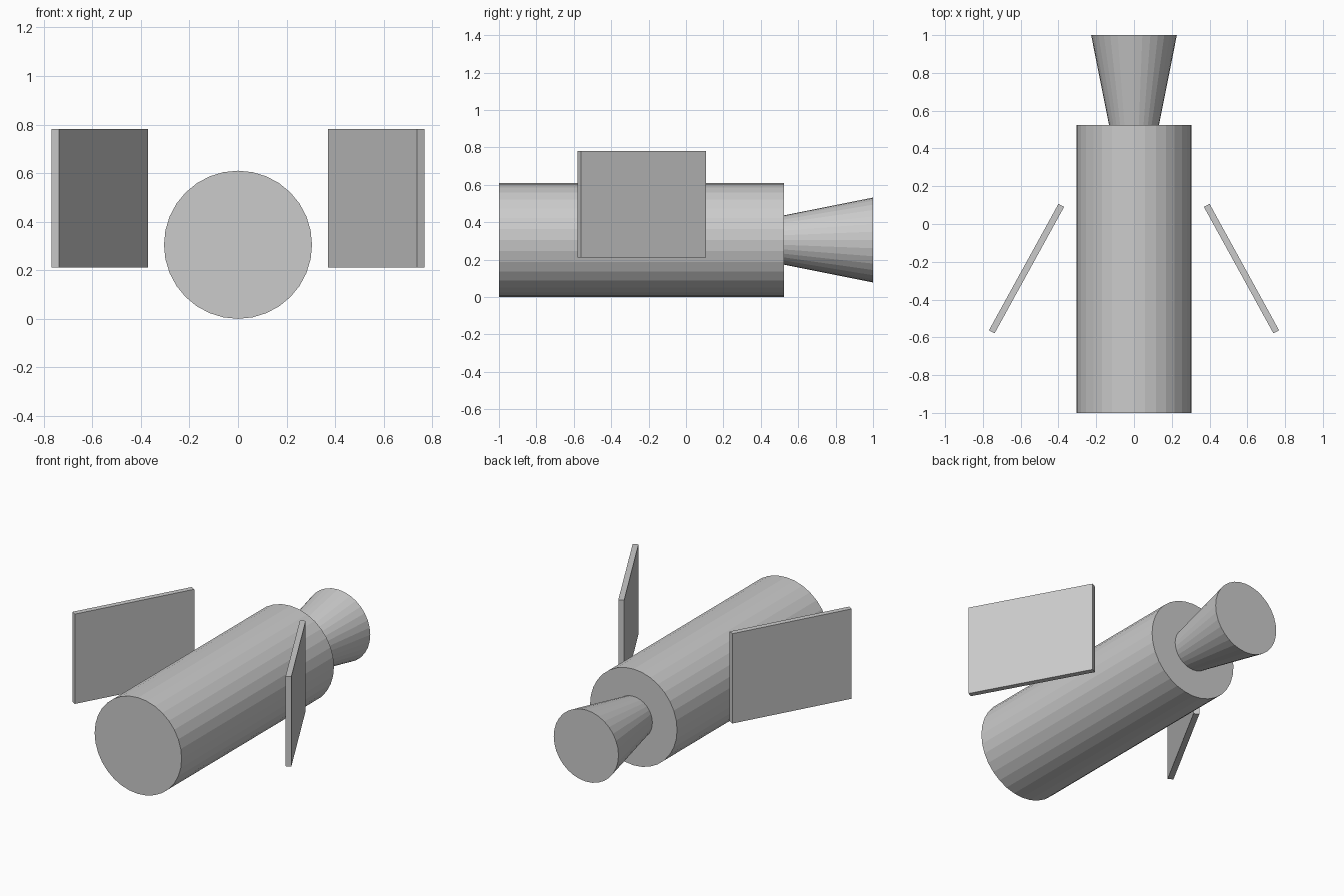
import bpy, math
from mathutils import Matrix, Vector
import bmesh

if "Cube" in bpy.data.objects:
    bpy.data.objects.remove(bpy.data.objects["Cube"])

AXIS_Z = 0.305
SIDES = 32


def add_object(name, bm):
    bmesh.ops.recalc_face_normals(bm, faces=bm.faces)
    mesh = bpy.data.meshes.new(name)
    bm.to_mesh(mesh)
    bm.free()
    obj = bpy.data.objects.new(name, mesh)
    bpy.context.collection.objects.link(obj)
    return obj


def tapered_tube(name, y0, y1, r0, r1):
    """Capped cone lying along y, radius r0 at y0 and r1 at y1."""
    bm = bmesh.new()
    place = Matrix.Translation((0, (y0 + y1) / 2, AXIS_Z)) @ Matrix.Rotation(-math.pi / 2, 4, 'X')
    bmesh.ops.create_cone(bm, cap_ends=True, segments=SIDES, radius1=r0, radius2=r1,
                          depth=y1 - y0, matrix=place)
    return add_object(name, bm)


def side_panel(name, side):
    """Upright flat panel, splayed outwards towards the front."""
    bm = bmesh.new()
    place = (Matrix.Translation((side * 0.569, -0.236, 0.4965))
             @ Matrix.Rotation(-side * math.radians(61.2), 4, 'Z')
             @ Matrix.Diagonal(Vector((0.764, 0.034, 0.569, 1))))
    bmesh.ops.create_cube(bm, size=1, matrix=place)
    return add_object(name, bm)


# Main cylindrical body
tapered_tube("body", -1.0, 0.525, 0.305, 0.305)

# Flared nozzle at the back
tapered_tube("nozzle", 0.525, 1.0, 0.132, 0.227)

# Free-standing panels, mirrored left and right
for label, side in (("right", 1), ("left", -1)):
    side_panel(label + "_panel", side)
